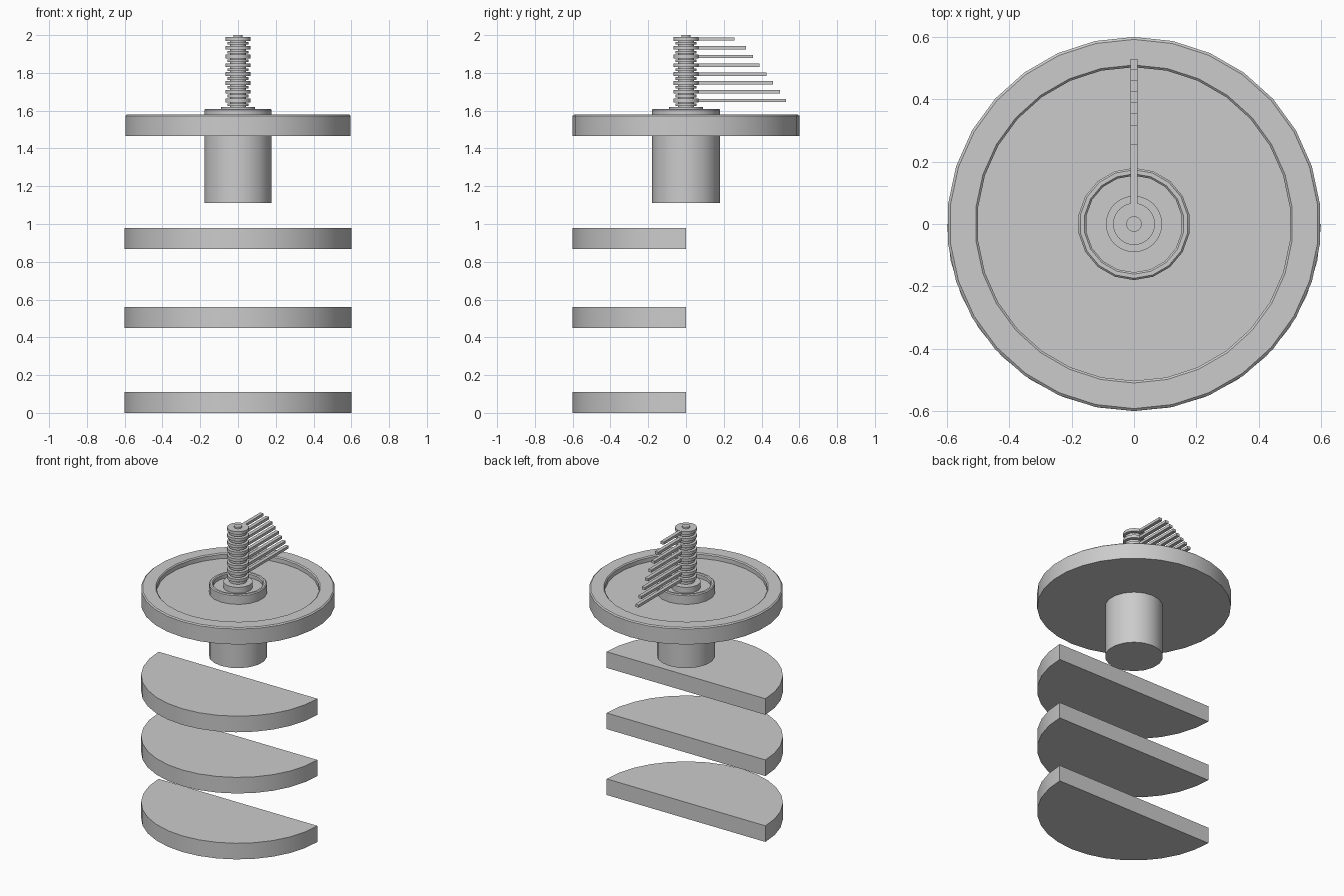
import bpy, bmesh
from math import pi, cos, sin, radians

if "Cube" in bpy.data.objects:
    bpy.data.objects.remove(bpy.data.objects["Cube"])


def finish(name, bm, angle=35):
    bmesh.ops.recalc_face_normals(bm, faces=bm.faces[:])
    me = bpy.data.meshes.new(name)
    bm.to_mesh(me)
    bm.free()
    ob = bpy.data.objects.new(name, me)
    bpy.context.collection.objects.link(ob)
    bpy.ops.object.select_all(action='DESELECT')
    ob.select_set(True)
    bpy.context.view_layer.objects.active = ob
    bpy.ops.object.shade_smooth_by_angle(angle=radians(angle))
    return ob


def lathe(name, profile, sides):
    # Revolve an (r, z) profile, capping both ends flat
    bm = bmesh.new()
    rings = [[bm.verts.new((r * cos(pi / 2 + 2 * pi * i / sides),
                            r * sin(pi / 2 + 2 * pi * i / sides), z))
              for i in range(sides)] for r, z in profile]
    for a, b in zip(rings, rings[1:]):
        for i in range(sides):
            j = (i + 1) % sides
            bm.faces.new((a[i], a[j], b[j], b[i]))
    bm.faces.new(rings[0])
    bm.faces.new(rings[-1])
    return finish(name, bm)


def box(name, x0, x1, y0, y1, z0, z1):
    bm = bmesh.new()
    bmesh.ops.create_cube(bm, size=1)
    for v in bm.verts:
        v.co = ((x0, x1)[v.co.x > 0], (y0, y1)[v.co.y > 0], (z0, z1)[v.co.z > 0])
    return finish(name, bm)


# Three half-round shelves
for n, z in enumerate((0.0, 0.45, 0.868)):
    bm = bmesh.new()
    face = bm.faces.new([bm.verts.new((0.6 * cos(pi + pi * i / 16),
                                       0.6 * sin(pi + pi * i / 16), z))
                         for i in range(17)])
    ext = bmesh.ops.extrude_face_region(bm, geom=[face])
    for v in ext["geom"]:
        if isinstance(v, bmesh.types.BMVert):
            v.co.z += 0.11
    finish(f"half_shelf_{n + 1}", bm)

# Round platform with a raised rim
lathe("round_platform", [(0.6, 1.467), (0.6, 1.573), (0.592, 1.58), (0.51, 1.58),
                         (0.503, 1.573), (0.503, 1.545)], 30)

# Central hub, hanging below and rising as a shallow cup above
lathe("central_hub", [(0.18, 1.11), (0.18, 1.604), (0.174, 1.61), (0.161, 1.61),
                      (0.155, 1.604), (0.155, 1.58)], 18)

# Spindle core and foot
lathe("spindle_core", [(0.025, 1.57), (0.025, 2.0)], 24)
lathe("spindle_sleeve", [(0.042, 1.57), (0.042, 1.975)], 24)
lathe("spindle_foot", [(0.09, 1.57), (0.09, 1.62)], 32)

# Stacked collars, each carrying a pointer rod, with spacers between
lengths = (0.53, 0.497, 0.46, 0.425, 0.39, 0.355, 0.317, 0.257)
for n, length in enumerate(lengths):
    z = 1.654 + n * 0.0465
    lathe(f"collar_{n + 1}", [(0.067, z - 0.01), (0.067, z + 0.01)], 32)
    lathe(f"spacer_{n + 1}", [(0.055, z - 0.03), (0.055, z - 0.016)], 32)
    box(f"pointer_rod_{n + 1}", -0.012, 0.012, 0.04, length, z - 0.009, z + 0.009)
